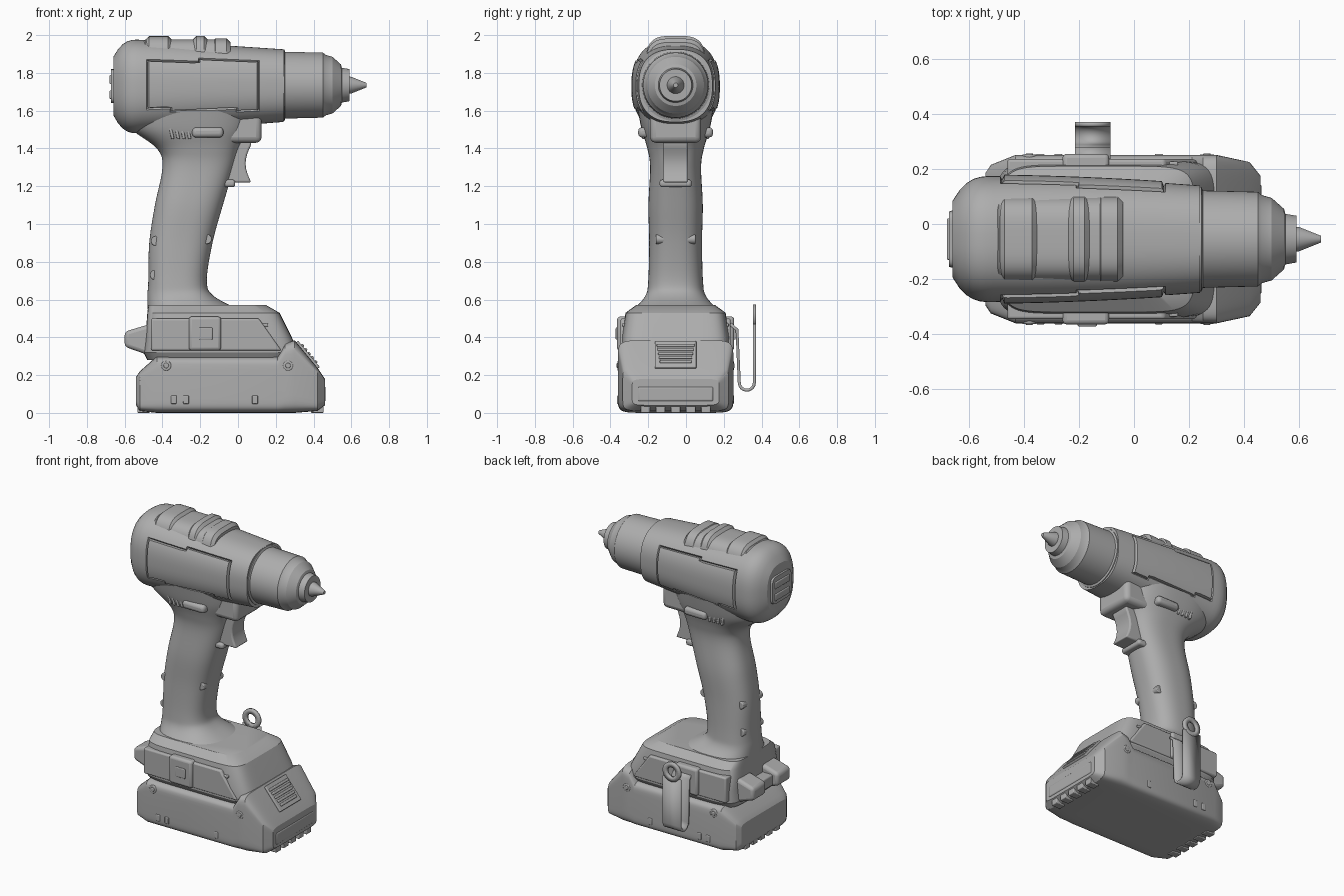
import bpy, bmesh, math

if "Cube" in bpy.data.objects:
    bpy.data.objects.remove(bpy.data.objects["Cube"])

centre_y = -0.055   # centre plane of the tool
axis_z = 1.735      # height of the chuck axis

grey = bpy.data.materials.new("plain_grey")
grey.use_nodes = True
grey.diffuse_color = (0.42, 0.42, 0.42, 1)
grey.node_tree.nodes["Principled BSDF"].inputs["Base Color"].default_value = grey.diffuse_color


def finish(name, bm, bevel=0, thickness=0, angle=30):
    bmesh.ops.recalc_face_normals(bm, faces=bm.faces)
    mesh = bpy.data.meshes.new(name)
    bm.to_mesh(mesh)
    bm.free()
    mesh.materials.append(grey)
    obj = bpy.data.objects.new(name, mesh)
    bpy.context.collection.objects.link(obj)
    if bevel:
        modifier = obj.modifiers.new("soft_edges", "BEVEL")
        modifier.width, modifier.segments, modifier.limit_method = bevel, 3, "ANGLE"
    if thickness:
        modifier = obj.modifiers.new("thickness", "SOLIDIFY")
        modifier.thickness, modifier.offset = thickness, 0
    bpy.ops.object.select_all(action="DESELECT")
    obj.select_set(True)
    bpy.context.view_layer.objects.active = obj
    bpy.ops.object.shade_smooth_by_angle(angle=math.radians(angle))


def refine(sections, steps):
    """Pass a smooth curve through the given sections."""
    result = []
    last = len(sections) - 1
    for index in range(last):
        before, start = sections[max(index - 1, 0)], sections[index]
        end, after = sections[index + 1], sections[min(index + 2, last)]
        for step in range(steps):
            t = step / steps
            row = []
            for p, q, r, s in zip(before, start, end, after):
                slope_in, slope_out = (r - p) / 2, (s - q) / 2
                blend = t * t * (3 - 2 * t)
                row.append(q + (r - q) * blend + t * (1 - t) * ((1 - t) * slope_in - t * slope_out))
            result.append(row)
    return result + [sections[last]]


def loft(name, axis, sections, power, steps=1, panel=None, angle=30):
    """Join superellipse sections given as (position, low, high, half width)."""
    bm = bmesh.new()
    rings = []
    count = 64
    for position, low, high, half_width in refine(sections, steps):
        middle, half = (low + high) / 2, (high - low) / 2
        ring = []
        for i in range(count):
            turn = math.tau * (i + 0.5) / count
            c, s = (math.copysign(abs(v) ** (2 / power), v) for v in (math.cos(turn), math.sin(turn)))
            if axis == "x":
                ring.append(bm.verts.new((position, centre_y + half_width * c, middle + half * s)))
            else:
                ring.append(bm.verts.new((middle + half * c, centre_y + half_width * s, position)))
        rings.append(ring)
    for first, second in zip(rings, rings[1:]):
        for i in range(count):
            bm.faces.new((first[i - 1], first[i], second[i], second[i - 1]))
    bm.faces.new(rings[0])
    bm.faces.new(rings[-1])
    bmesh.ops.recalc_face_normals(bm, faces=bm.faces)
    if panel:   # a groove around a slightly raised panel on each side
        for side in (-1, 1):
            faces = [f for f in bm.faces if panel(f.calc_center_median(), side)]
            bmesh.ops.inset_region(bm, faces=faces, thickness=0.006, depth=-0.012)
            bmesh.ops.inset_region(bm, faces=faces, thickness=0.008, depth=0.018)
    finish(name, bm, angle=angle)


def prism(name, outline, low, high, bevel):
    bm = bmesh.new()
    near, far = ([bm.verts.new((x, centre_y + y, z)) for x, z in outline] for y in (low, high))
    bm.faces.new(near)
    bm.faces.new(far)
    for i in range(len(outline)):
        bm.faces.new((near[i - 1], near[i], far[i], far[i - 1]))
    finish(name, bm, bevel)


def centred(name, outline, half_width, bevel=0.01):
    prism(name, outline, -half_width, half_width, bevel)


def both_sides(name, outline, inner, outer, bevel=0.005):
    prism("right_" + name, outline, -outer, -inner, bevel)
    prism("left_" + name, outline, inner, outer, bevel)


def rectangle(x, z, width, height, slant=0):
    w, h = width / 2, height / 2
    return [(x - w + slant, z - h), (x + w + slant, z - h), (x + w, z + h), (x - w, z + h)]


def disc(x, z, radius, count=16):
    turns = [math.tau * i / count for i in range(count)]
    return [(x + radius * math.cos(a), z + radius * math.sin(a)) for a in turns]


# Motor housing: rounded at the rear, narrowing evenly to the front
housing = []
rings = 36
for i in range(rings + 1):
    t = i / rings
    rear = 1 - 0.4 * max(0, 1 - 6 * t) ** 3
    housing.append((-0.66 + 0.9 * t, axis_z - (0.265 - 0.07 * t) * rear,
                    axis_z + (0.25 - 0.06 * t) * rear, (0.23 - 0.035 * t * t) * rear))
loft("motor_housing", "x", housing, 2.5,
     panel=lambda c, side: abs(c.x + 0.19) < 0.3 and abs(c.z - axis_z) < 0.135 and (c.y - centre_y) * side > 0)

# Chuck, jaws and bit turned on one axis
turned = [(0.22, 0.19), (0.245, 0.19), (0.25, 0.177), (0.45, 0.172), (0.465, 0.16), (0.5, 0.15),
          (0.545, 0.11), (0.55, 0.092), (0.59, 0.085), (0.591, 0.045), (0.6, 0.044), (0.68, 0.012)]
loft("chuck", "x", [(x, axis_z - r, axis_z + r, r) for x, r in turned], 2, angle=25)

# Top grip pad and its raised ribs
for name, x, length, top in (("top_pad", -0.28, 0.46, 1.978), ("rear_rib", -0.42, 0.14, 1.995),
                             ("middle_rib", -0.2, 0.08, 1.996), ("front_rib", -0.09, 0.1, 1.982)):
    half = length / 2
    ends = ((-half, 0.02), (0.02 - half, 0), (half - 0.02, 0), (half, 0.02))
    loft(name, "x", [(x + e, 1.6, top - drop, 0.16 - drop / 2) for e, drop in ends], 3.6)

# Rear cap plate and the vents behind the side panels
loft("rear_cap", "x", [(-0.64, 1.64, 1.82, 0.11), (-0.673, 1.64, 1.82, 0.1)], 6)
for name, z in (("lower_cap_vent", 1.685), ("upper_cap_vent", 1.765)):
    centred(name, rectangle(-0.67, z, 0.02, 0.045), 0.075, 0.005)
for i in range(4):
    both_sides("housing_vent", rectangle(-0.52, 1.68 + i * 0.05, 0.03, 0.03), 0.17, 0.224 - 0.004 * i * i)

# Handle, flaring into the foot and the switch housing
loft("handle", "z", [
    (0.55, -0.48, 0, 0.22), (0.62, -0.48, -0.13, 0.16), (0.7, -0.475, -0.165, 0.145),
    (0.9, -0.47, -0.135, 0.14), (1.1, -0.44, -0.08, 0.144), (1.3, -0.4, -0.02, 0.135),
    (1.4, -0.43, 0.01, 0.15), (1.5, -0.56, 0.06, 0.18), (1.6, -0.6, 0.08, 0.2)], 2.6, steps=6)
centred("switch_housing", rectangle(-0.06, 1.515, 0.37, 0.17), 0.135, 0.03)
centred("trigger_guard", rectangle(-0.07, 1.215, 0.11, 0.04), 0.085, 0.015)

# Trigger with a hollowed front edge
hollow = [(0.07 - 0.03 * math.sin(math.pi * i / 8), 1.42 - 0.025 * i) for i in range(9)]
centred("trigger", [(-0.06, 1.22), (-0.06, 1.44), (0.07, 1.44)] + hollow, 0.066)

# Direction switch, slits and handle screws
both_sides("direction_switch", rectangle(-0.16, 1.485, 0.165, 0.054), 0.12, 0.198, 0.02)
for i in range(4):
    both_sides("grip_slit", rectangle(-0.36 + i * 0.03, 1.485, 0.016, 0.07, 0.015), 0.13, 0.177)
for x, z in ((-0.165, 0.92), (-0.435, 0.91), (-0.44, 0.73)):
    both_sides("handle_screw", disc(x, z, 0.026), 0.04, 0.105)

# Foot of the handle with side panels and latches
loft("foot", "z", [(0.28, -0.48, 0.3, 0.26), (0.32, -0.5, 0.32, 0.285), (0.4, -0.49, 0.285, 0.287),
                   (0.53, -0.48, 0.22, 0.265), (0.57, -0.475, 0.15, 0.21)], 7)
both_sides("foot_panel", [(-0.46, 0.33), (0.23, 0.33), (0.11, 0.5), (-0.46, 0.5)], 0.22, 0.291, 0.01)
both_sides("latch_plate", rectangle(-0.175, 0.42, 0.17, 0.18), 0.22, 0.31, 0.016)
both_sides("latch_button", rectangle(-0.17, 0.42, 0.07, 0.065), 0.28, 0.317)
both_sides("foot_mark", rectangle(0.13, 0.465, 0.06, 0.017), 0.22, 0.282)

# Strap ears on the rear of the foot
ear = [(-0.6, 0.35), (-0.5, 0.315), (-0.43, 0.315), (-0.43, 0.475), (-0.5, 0.46), (-0.6, 0.43)]
both_sides("strap_ear", ear, 0.06, 0.2, 0.02)
centred("strap_bar", rectangle(-0.5, 0.38, 0.12, 0.075), 0.09)

# Battery pack with screws and slots
loft("battery", "x", [(-0.54, 0.04, 0.19, 0.24), (-0.52, 0.01, 0.22, 0.27), (-0.43, 0, 0.3, 0.306),
                      (0.21, 0, 0.3, 0.306), (0.25, 0, 0.37, 0.306), (0.3, 0, 0.385, 0.306),
                      (0.42, 0.01, 0.24, 0.28), (0.46, 0.04, 0.18, 0.23)], 9, angle=25)
for x in (-0.38, 0.265):
    both_sides("battery_screw", disc(x, 0.25, 0.027), 0.2, 0.308)
    both_sides("battery_screw_core", disc(x, 0.25, 0.014), 0.2, 0.312)
for x in (-0.34, -0.275, 0.09):
    both_sides("battery_slot", rectangle(x, 0.07, 0.03, 0.045), 0.2, 0.31)


# Sloping vent with slats on the front of the battery
def on_slope(start, end, height):
    lean = math.atan2(0.145, 0.12)
    along, out = (math.cos(lean), -math.sin(lean)), (math.sin(lean), math.cos(lean))
    return [(0.36 + along[0] * u + out[0] * h, 0.3125 + along[1] * u + out[1] * h)
            for u, h in ((start, -0.02), (end, -0.02), (end, height), (start, height))]


centred("vent_frame", on_slope(-0.08, 0.1, 0.012), 0.11, 0.005)
for i in range(5):
    start = -0.055 + i * 0.028
    centred("vent_slat", on_slope(start, start + 0.017, 0.02), 0.1 - i * 0.004, 0.005)

# Front lip and the teeth along the bottom edges
centred("front_lip", rectangle(0.43, 0.1, 0.068, 0.08), 0.2)
for i in range(-2, 3):
    for name, x in (("front_tooth", 0.42), ("rear_tooth", -0.5)):
        prism(name, rectangle(x, 0.022, 0.066, 0.044), i * 0.08 - 0.025, i * 0.08 + 0.025, 0.005)

# Belt clip: a strip bent through a half turn, ending in a rounded loop
clip_x, clip_half, bend, clip_y = -0.15, 0.065, 0.04, 0.322
arc = [math.pi * (1 + i / 8) for i in range(9)]
path = [(0.235, 0.47), (0.27, 0.44)]
path += [(clip_y + bend * math.cos(a), 0.16 + bend * math.sin(a)) for a in arc]
path.append((clip_y + bend, 0.47))
bm = bmesh.new()
rows = [[bm.verts.new((clip_x + side * clip_half, y, z)) for side in (-1, 1)] for y, z in path]
for first, second in zip(rows, rows[1:]):
    bm.faces.new((first[0], first[1], second[1], second[0]))
finish("belt_clip", bm, thickness=0.016)
bm = bmesh.new()
inner, outer = ([bm.verts.new((x, clip_y + bend, z)) for x, z in disc(clip_x, 0.51, radius, 24)]
                for radius in (clip_half / 2, clip_half))
for i in range(len(inner)):
    bm.faces.new((inner[i - 1], inner[i], outer[i], outer[i - 1]))
finish("belt_clip_loop", bm, thickness=0.016)
